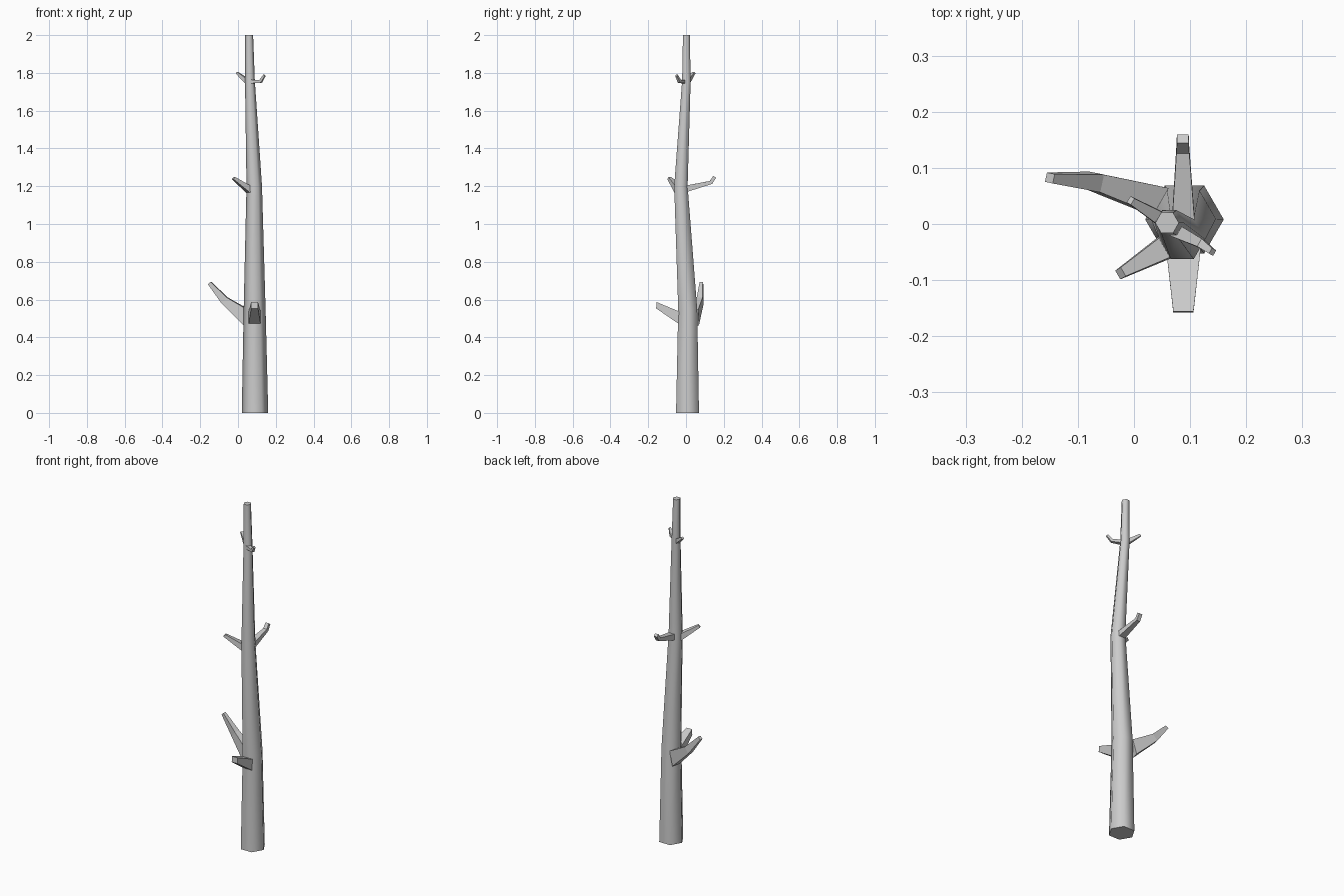
import bpy, bmesh, math
from mathutils import Vector

if "Cube" in bpy.data.objects:
    bpy.data.objects.remove(bpy.data.objects["Cube"])

bark = bpy.data.materials.new("grey bark")
bark.diffuse_color = (0.6, 0.6, 0.6, 1)
bark.use_nodes = True
bark.node_tree.nodes["Principled BSDF"].inputs["Base Color"].default_value = bark.diffuse_color


def loft(name, rings, smooth=False):
    """Skin a list of equal-sized vertex rings and cap both ends."""
    bm = bmesh.new()
    loops = [[bm.verts.new(p) for p in ring] for ring in rings]
    n = len(loops[0])
    for a, b in zip(loops, loops[1:]):
        for i in range(n):
            j = (i + 1) % n
            bm.faces.new((a[i], a[j], b[j], b[i])).smooth = smooth
    bm.faces.new(loops[0][::-1])
    bm.faces.new(loops[-1])
    bmesh.ops.recalc_face_normals(bm, faces=bm.faces[:])
    mesh = bpy.data.meshes.new(name)
    bm.to_mesh(mesh)
    bm.free()
    mesh.materials.append(bark)
    obj = bpy.data.objects.new(name, mesh)
    bpy.context.collection.objects.link(obj)
    return obj


def hexagon(x, y, z, r):
    return [(x + r * math.cos(k * math.pi / 3), y + r * math.sin(k * math.pi / 3), z)
            for k in range(6)]


def branch(name, points):
    """Four-sided limb; each point is x, y, z, width, height, ring elevation in degrees."""
    run = Vector(points[-1][:2]) - Vector(points[0][:2])
    out = Vector((run.x, run.y, 0)).normalized()
    side = Vector((-out.y, out.x, 0))
    rings = []
    for x, y, z, w, h, tilt in points:
        t = math.radians(tilt)
        up = Vector((0, 0, 1)) * math.cos(t) - out * math.sin(t)
        c = Vector((x, y, z))
        rings.append([c + side * (sx * w / 2) + up * (sz * h / 2)
                      for sx, sz in ((-1, -1), (1, -1), (1, 1), (-1, 1))])
    return loft(name, rings)


# Bent, tapering trunk with a hexagonal section
trunk = loft("trunk", [hexagon(*r) for r in (
    (0.090, 0.008, 0.00, 0.070),
    (0.088, 0.009, 0.55, 0.058),
    (0.086, -0.027, 1.20, 0.041),
    (0.063, 0.002, 1.76, 0.026),
    (0.059, 0.002, 2.00, 0.021))], smooth=True)
bpy.context.view_layer.objects.active = trunk
trunk.select_set(True)
bpy.ops.object.shade_smooth_by_angle(angle=math.radians(65))

# Lower limbs
branch("lower_front_branch", [
    (0.088, -0.025, 0.497, 0.066, 0.07, 0),
    (0.088, -0.157, 0.570, 0.036, 0.034, 3)])
branch("lower_left_branch", [
    (0.045, 0.040, 0.505, 0.054, 0.085, 15),
    (-0.070, 0.075, 0.595, 0.032, 0.042, 40),
    (-0.150, 0.082, 0.687, 0.017, 0.020, 45)])

# Middle limbs
branch("middle_back_branch", [
    (0.088, -0.005, 1.185, 0.042, 0.035, 10),
    (0.087, 0.132, 1.220, 0.023, 0.020, 40),
    (0.087, 0.152, 1.250, 0.021, 0.018, 55)])
branch("middle_left_branch", [
    (0.065, -0.036, 1.178, 0.045, 0.035, 35),
    (-0.024, -0.088, 1.243, 0.018, 0.016, 45)])

# Upper twigs
branch("upper_left_twig", [
    (0.050, 0.008, 1.755, 0.025, 0.024, 30),
    (-0.006, 0.042, 1.801, 0.013, 0.012, 45)])
branch("upper_right_twig", [
    (0.070, -0.010, 1.754, 0.025, 0.020, 0),
    (0.120, -0.035, 1.755, 0.016, 0.016, 30),
    (0.140, -0.050, 1.787, 0.011, 0.011, 50)])
